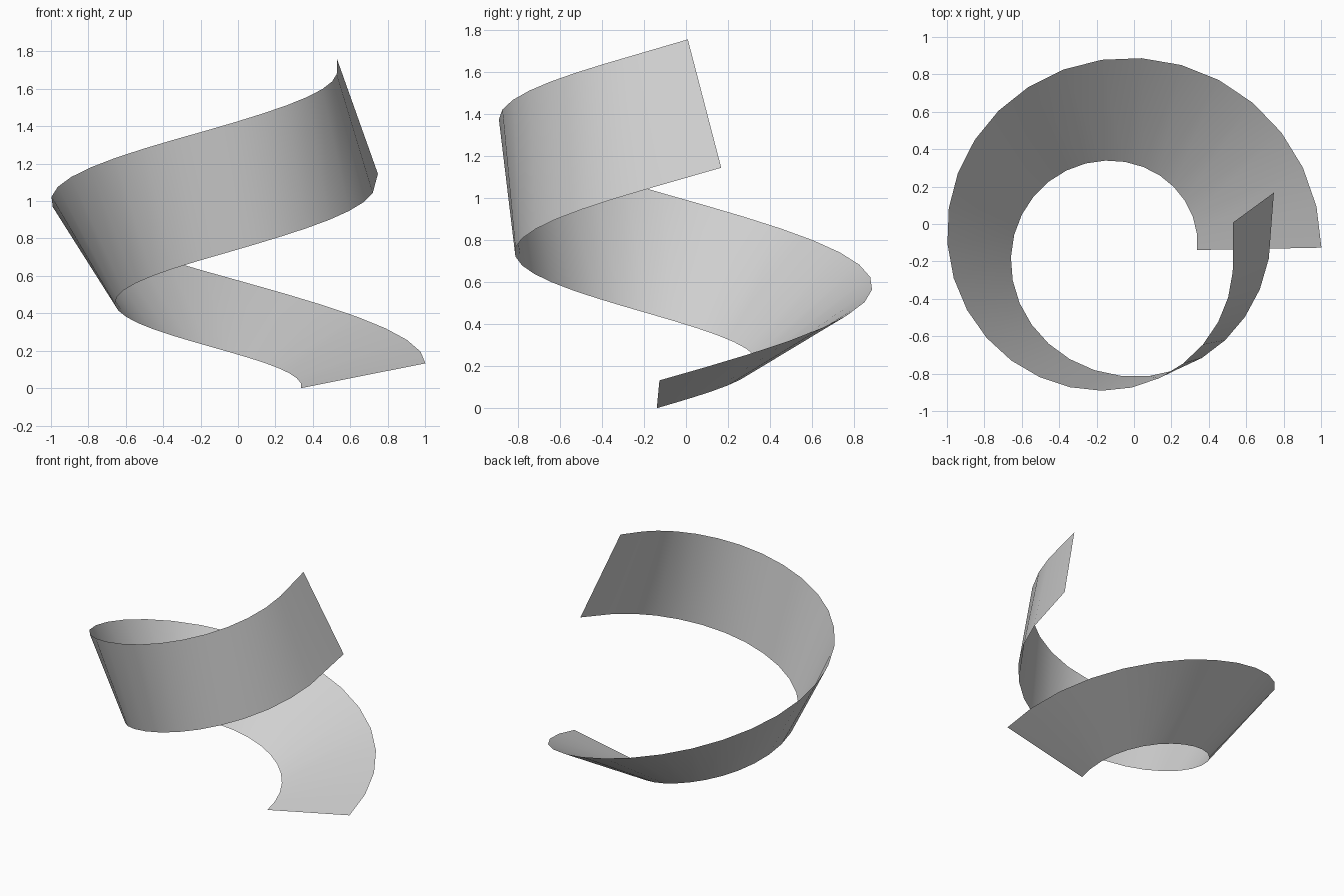
import bpy, bmesh
from math import sin, cos, radians
from mathutils import Vector

cube = bpy.data.objects.get("Cube")
if cube:
    bpy.data.objects.remove(cube, do_unlink=True)

STEPS = 31
CENTRE = Vector((-0.079, -0.12, 0.065))
RADIUS_X, RADIUS_Y, RISE = 0.749, 0.733, 1.385
TIGHT_X = 0.71
HALF_WIDTH, SLOPE, LEAN = 0.339, radians(13.5), 0.028


def mix(a, b, t):
    return a + (b - a) * t


def cross_line(t):
    """Inner and outer end of the ribbon at t, 0 at the foot and 1 at the top."""
    turn = radians(mix(-1, 376.5, t))
    twist = radians(mix(11.6, 112, t))
    # The last quarter turn is tighter, and the very tip flares out again
    radius_x = TIGHT_X if radians(270) < turn and t < 1 else RADIUS_X
    middle = CENTRE + Vector((radius_x * cos(turn), RADIUS_Y * sin(turn), RISE * t))
    outward = Vector((cos(turn), sin(turn), 0))
    along = Vector((-sin(turn), cos(turn), 0))
    upward = Vector((0, 0, cos(SLOPE))) - along * sin(SLOPE)
    half = (outward * cos(twist) + upward * sin(twist)) * HALF_WIDTH + along * LEAN
    return middle - half, middle + half


# Twisting ribbon swept along one turn of a helix, ending in one long straight panel
bm = bmesh.new()
stations = [i / STEPS for i in range(STEPS - 1)] + [1]
rows = [[bm.verts.new(p) for p in cross_line(t)] for t in stations]
for (a, b), (c, d) in zip(rows, rows[1:]):
    bm.faces.new((a, b, d, c))
lowest = min(v.co.z for v in bm.verts)
bmesh.ops.translate(bm, verts=bm.verts, vec=(0, 0, -lowest))
mesh = bpy.data.meshes.new("spiral_ribbon")
bm.to_mesh(mesh)
bm.free()
ribbon = bpy.data.objects.new("spiral_ribbon", mesh)
bpy.context.collection.objects.link(ribbon)

# Plain grey finish
grey = bpy.data.materials.new("light_grey")
grey.use_nodes = True
colour = (0.63, 0.63, 0.63, 1)
grey.diffuse_color = colour
grey.node_tree.nodes["Principled BSDF"].inputs["Base Color"].default_value = colour
mesh.materials.append(grey)

bpy.ops.object.select_all(action="DESELECT")
ribbon.select_set(True)
bpy.context.view_layer.objects.active = ribbon
bpy.ops.object.shade_smooth_by_angle(angle=radians(40))
